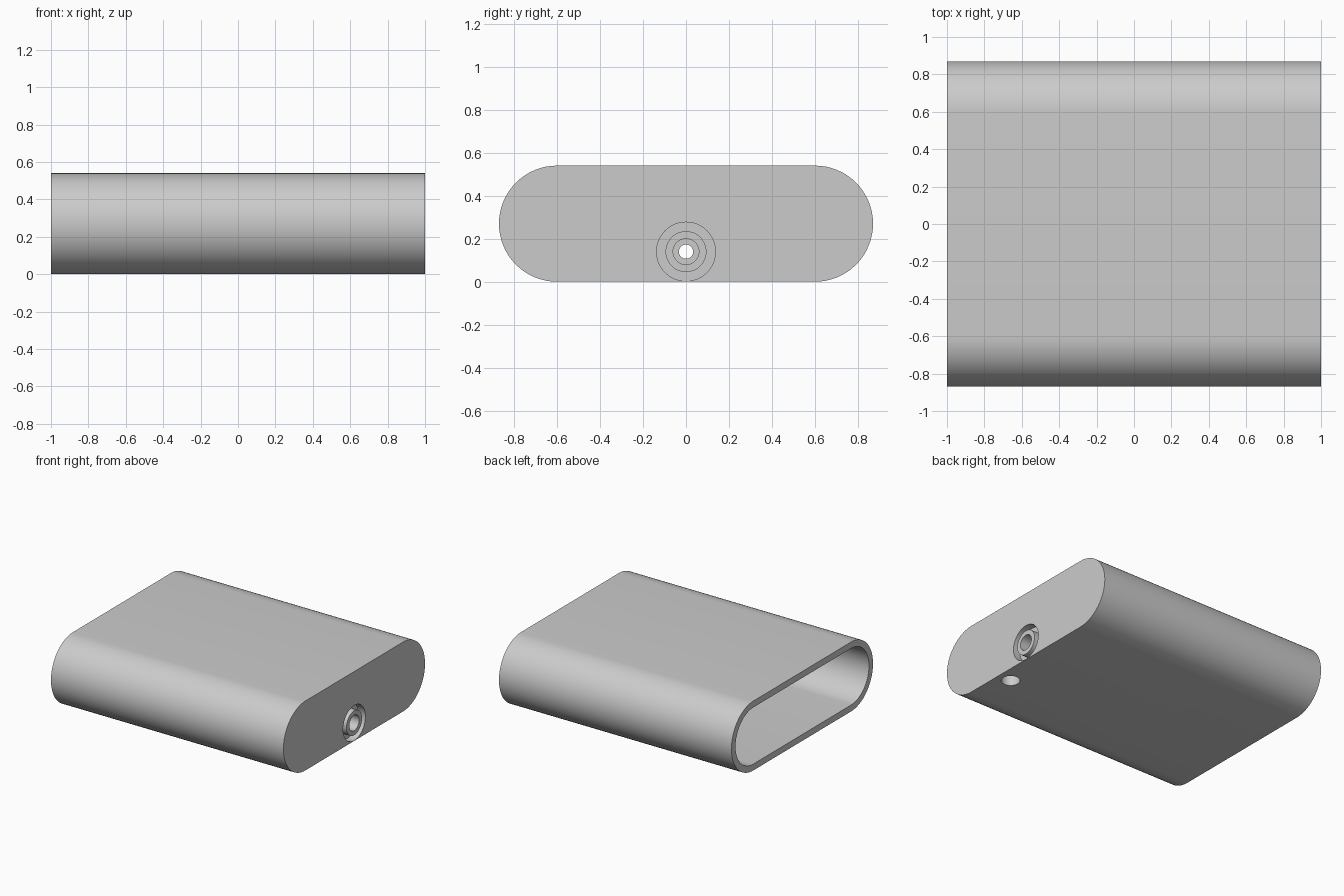
import bpy, bmesh
from math import sin, cos, pi, radians
from mathutils import Matrix

cube = bpy.data.objects.get("Cube")
if cube:
    bpy.data.objects.remove(cube, do_unlink=True)

HALF_W, RADIUS, WALL = 0.87, 0.27, 0.05
PORT_Z = 0.14

grey = bpy.data.materials.new("plain grey")
grey.use_nodes = True
colour = (0.6, 0.6, 0.6, 1)
grey.diffuse_color = colour
grey.node_tree.nodes["Principled BSDF"].inputs["Base Color"].default_value = colour


def finish(name, bm):
    bmesh.ops.recalc_face_normals(bm, faces=bm.faces)
    mesh = bpy.data.meshes.new(name)
    bm.to_mesh(mesh)
    bm.free()
    mesh.materials.append(grey)
    obj = bpy.data.objects.new(name, mesh)
    bpy.context.collection.objects.link(obj)
    return obj


def capsule_prism(name, x0, x1, inset, steps=32):
    """Capsule-shaped section extruded along x."""
    bm = bmesh.new()
    r = RADIUS - inset
    verts = []
    for side in (1, -1):
        for i in range(steps + 1):
            a = pi * i / steps - pi / 2
            verts.append(bm.verts.new((x0, side * (HALF_W - RADIUS + r * cos(a)),
                                       RADIUS + side * r * sin(a))))
    face = bm.faces.new(verts)
    out = bmesh.ops.extrude_face_region(bm, geom=[face])["geom"]
    moved = [v for v in out if isinstance(v, bmesh.types.BMVert)]
    bmesh.ops.translate(bm, verts=moved, vec=(x1 - x0, 0, 0))
    return finish(name, bm)


def rod(name, radius, depth, matrix):
    bm = bmesh.new()
    bmesh.ops.create_cone(bm, cap_ends=True, segments=48, radius1=radius,
                          radius2=radius, depth=depth, matrix=matrix)
    return finish(name, bm)


def port_rod(name, radius, x0, x1):
    place = Matrix.Translation(((x0 + x1) / 2, 0, PORT_Z)) @ Matrix.Rotation(pi / 2, 4, 'Y')
    return rod(name, radius, x1 - x0, place)


def boolean(target, cutter, operation='DIFFERENCE'):
    cutter.hide_render = True
    mod = target.modifiers.new("cut", 'BOOLEAN')
    mod.operation, mod.solver, mod.object = operation, 'EXACT', cutter
    bpy.context.view_layer.objects.active = target
    bpy.ops.object.modifier_apply(modifier=mod.name)
    bpy.data.objects.remove(cutter, do_unlink=True)


# Sleeve: solid capsule, hollowed from the open end
housing = capsule_prism("housing", -1, 1, 0)
boolean(housing, capsule_prism("cavity_cutter", -1.1, 0.78, WALL))

# Round port: ring groove around a flush boss, stepped hole through it
groove = port_rod("groove_cutter", 0.137, 0.94, 1.1)
boolean(groove, port_rod("boss_core", 0.095, 0.9, 1.2))
boolean(housing, groove)
boolean(housing, port_rod("counterbore_cutter", 0.06, 0.9, 1.1))
boolean(housing, port_rod("through_hole_cutter", 0.033, 0.7, 1.1))

# Blind hole in the underside
boolean(housing, rod("underside_hole_cutter", 0.067, 0.4,
                     Matrix.Translation((0.89, -0.3, 0))))

bpy.ops.object.select_all(action='DESELECT')
housing.select_set(True)
bpy.context.view_layer.objects.active = housing
bpy.ops.object.shade_smooth_by_angle(angle=radians(30))
